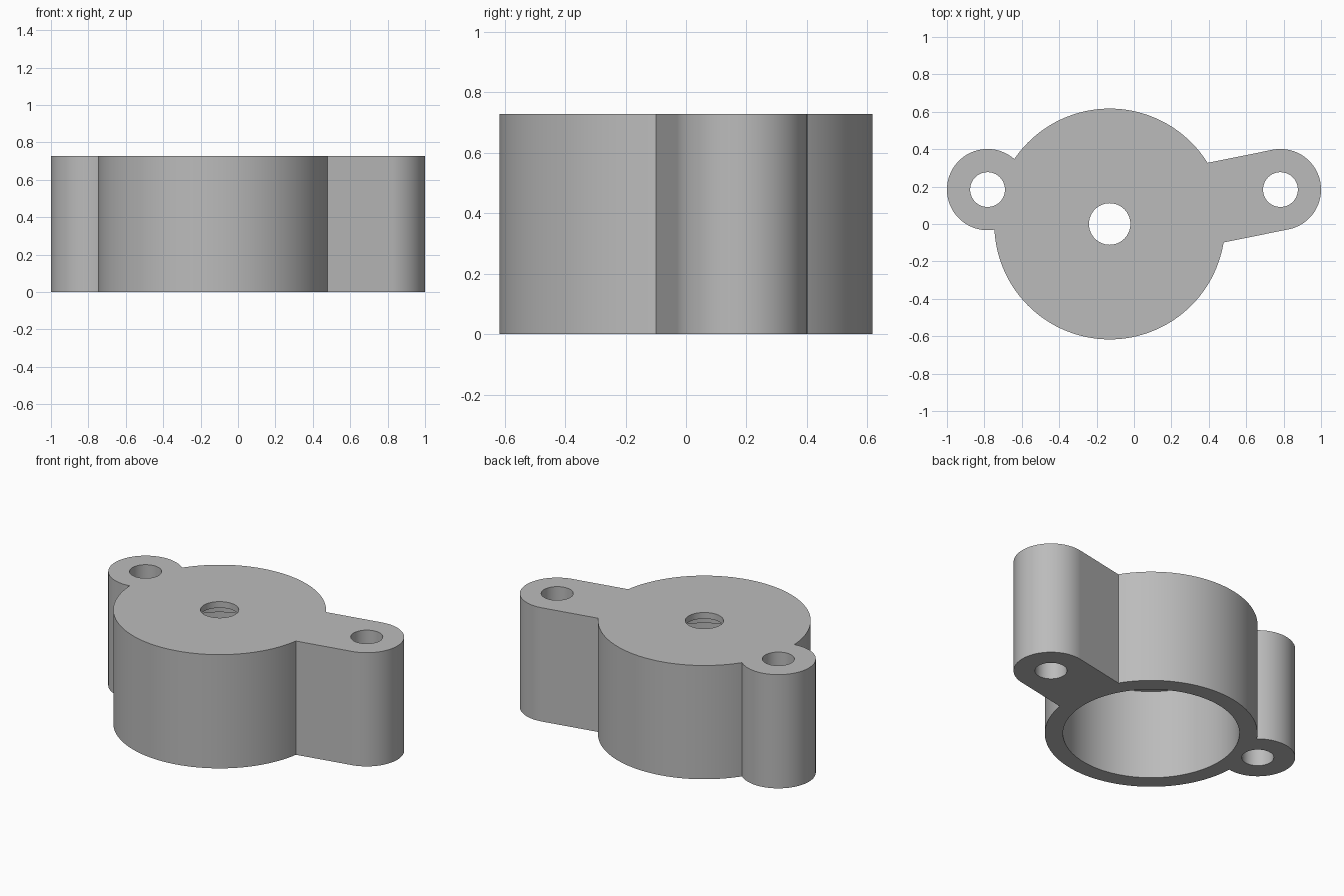
import bpy
import math
from mathutils import Vector

if "Cube" in bpy.data.objects:
    bpy.data.objects.remove(bpy.data.objects["Cube"], do_unlink=True)

HEIGHT = 0.728
BODY = Vector((-0.13, 0.0))
BODY_R = 0.617
BORE_R = 0.512
EAR_R = 0.217
LEFT_EAR = Vector((0.783, 0.184))
RIGHT_EAR = Vector((-0.783, 0.184))

grey = bpy.data.materials.new("plain grey")
grey.use_nodes = True
colour = (0.5, 0.5, 0.5, 1.0)
grey.diffuse_color = colour
grey.node_tree.nodes["Principled BSDF"].inputs["Base Color"].default_value = colour


def cylinder(name, centre, radius, bottom=0.0, top=HEIGHT, sides=128):
    bpy.ops.mesh.primitive_cylinder_add(
        vertices=sides, radius=radius, depth=top - bottom,
        location=(centre.x, centre.y, (bottom + top) / 2))
    obj = bpy.context.object
    obj.name = name
    obj.data.materials.append(grey)
    return obj


def combine(target, tool, operation):
    bpy.context.view_layer.objects.active = target
    mod = target.modifiers.new(operation, 'BOOLEAN')
    mod.operation = operation
    mod.solver = 'EXACT'
    mod.object = tool
    bpy.ops.object.modifier_apply(modifier=mod.name)
    bpy.data.objects.remove(tool, do_unlink=True)


# Round housing with the short ear
housing = cylinder("mounting_housing", BODY, BODY_R)
combine(housing, cylinder("right_ear", RIGHT_EAR, EAR_R), 'UNION')

# Long ear: a straight arm from the housing with a rounded end
arm = LEFT_EAR - BODY
middle = (LEFT_EAR + BODY) / 2
bpy.ops.mesh.primitive_cube_add(
    size=1, location=(middle.x, middle.y, HEIGHT / 2),
    rotation=(0, 0, math.atan2(arm.y, arm.x)))
bar = bpy.context.object
bar.name = "left_arm"
bar.scale = (arm.length, EAR_R * 2, HEIGHT)
bar.data.materials.append(grey)
combine(housing, bar, 'UNION')
combine(housing, cylinder("left_ear", LEFT_EAR, EAR_R), 'UNION')

# Bore open at the bottom, stepped recess above it, and shaft hole in the top
combine(housing, cylinder("bore", BODY, BORE_R, -0.1, 0.577), 'DIFFERENCE')
combine(housing, cylinder("recess", BODY, 0.29, 0.3, HEIGHT - 0.04), 'DIFFERENCE')
combine(housing, cylinder("shaft_hole", BODY, 0.111, 0.3, 1.0, 64), 'DIFFERENCE')

# Screw holes through both ears
for ear in (LEFT_EAR, RIGHT_EAR):
    combine(housing, cylinder("screw_hole", ear, 0.093, -0.1, 1.0, 64), 'DIFFERENCE')

bpy.ops.object.select_all(action='DESELECT')
housing.select_set(True)
bpy.context.view_layer.objects.active = housing
bpy.ops.object.shade_smooth_by_angle(angle=math.radians(20))
